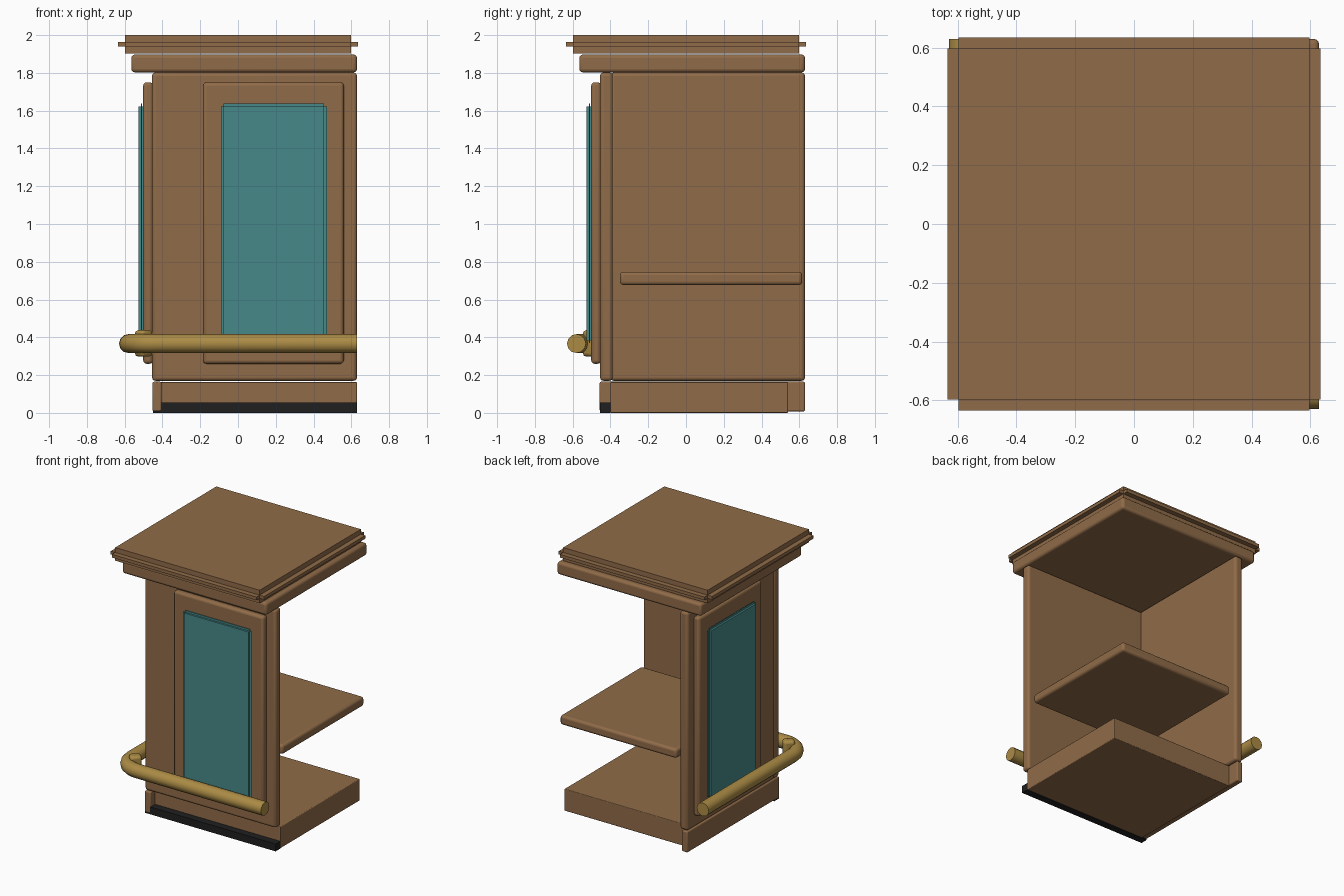
import bpy
import math
from mathutils import Vector

cube = bpy.data.objects.get("Cube")
if cube:
    bpy.data.objects.remove(cube)


def material(name, rgb, rough=0.6):
    m = bpy.data.materials.new(name)
    m.use_nodes = True
    m.diffuse_color = (*rgb, 1)
    bsdf = m.node_tree.nodes["Principled BSDF"]
    bsdf.inputs["Base Color"].default_value = (*rgb, 1)
    bsdf.inputs["Roughness"].default_value = rough
    return m


WOOD = material("brown wood", (0.28, 0.148, 0.065))
TEAL = material("teal panel", (0.064, 0.25, 0.25))
BRASS = material("brass", (0.41, 0.26, 0.06))
BLACK = material("black kick strip", (0.014, 0.014, 0.014))


def finish(obj):
    bpy.ops.object.select_all(action="DESELECT")
    obj.select_set(True)
    bpy.context.view_layer.objects.active = obj
    bpy.ops.object.shade_smooth_by_angle(angle=math.radians(35))


def box(name, lo, hi, mat, bevel=0.0, turn=0.0):
    lo, hi = Vector(lo), Vector(hi)
    bpy.ops.mesh.primitive_cube_add(size=1, location=(lo + hi) / 2)
    obj = bpy.context.object
    obj.name = name
    obj.scale = hi - lo
    bpy.ops.object.transform_apply(location=False, rotation=False, scale=True)
    obj.rotation_euler.z = turn
    obj.data.materials.append(mat)
    if bevel:
        mod = obj.modifiers.new("rounded edges", "BEVEL")
        mod.width = bevel
        mod.segments = 3
        finish(obj)
    return obj


def stepped_box(name, lo, hi, step, mat):
    """Slab with square-notched edges: a core pushed out along each axis."""
    for axis, label in enumerate("xyz"):
        a = [v if i == axis else v + step for i, v in enumerate(lo)]
        b = [v if i == axis else v - step for i, v in enumerate(hi)]
        box(f"{name}_{label}", a, b, mat)


def swap(p):
    return (p[1], p[0], p[2])


# Base: deck, side skirt and kick strip
box("base_deck", (-0.41, -0.40, 0), (0.63, 0.54, 0.163), WOOD, 0.005)
box("side_skirt", (-0.453, -0.457, 0.008), (-0.405, 0.63, 0.165), WOOD, 0.008)
box("kick_strip", (-0.45, -0.455, 0), (0.63, -0.40, 0.055), BLACK)

# Two outer walls
box("front_wall", (-0.455, -0.455, 0.17), (0.63, -0.388, 1.802), WOOD, 0.018)
box("side_wall", (-0.455, -0.40, 0.17), (-0.388, 0.63, 1.802), WOOD, 0.018)

# Matching raised panels and inlays, mirrored across the corner diagonal
for side, place in (("front", tuple), ("side", swap)):
    box(side + "_panel", place((-0.185, -0.502, 0.26)),
        place((0.56, -0.45, 1.75)), WOOD, 0.018)
    stepped_box(side + "_inlay", place((-0.09, -0.528, 0.37)),
                place((0.47, -0.495, 1.637)), 0.014, TEAL)

# Inner shelf
box("shelf", (-0.35, -0.35, 0.677), (0.615, 0.615, 0.747), WOOD, 0.018)

# Cornice and notched counter top
box("cornice", (-0.565, -0.565, 1.803), (0.63, 0.63, 1.897), WOOD, 0.018)
stepped_box("counter_top", (-0.635, -0.635, 1.902), (0.635, 0.635, 2.0), 0.037, WOOD)

# Foot rail: one tube bent around the corner
Z, OFF, BEND, STEPS = 0.367, -0.58, 0.15, 8
path = [(0.63, OFF)]
for i in range(STEPS + 1):
    t = math.radians(270 - 90 * i / STEPS)
    path.append((OFF + BEND + BEND * math.cos(t), OFF + BEND + BEND * math.sin(t)))
path.append((OFF, 0.63))

curve = bpy.data.curves.new("foot_rail", "CURVE")
curve.dimensions = "3D"
curve.bevel_depth = 0.05
curve.bevel_resolution = 4
curve.use_fill_caps = True
spline = curve.splines.new("POLY")
spline.points.add(len(path) - 1)
for point, (x, y) in zip(spline.points, path):
    point.co = (x, y, Z, 1)
rail = bpy.data.objects.new("foot_rail", curve)
bpy.context.collection.objects.link(rail)
curve.materials.append(BRASS)
bpy.ops.object.select_all(action="DESELECT")
rail.select_set(True)
bpy.context.view_layer.objects.active = rail
bpy.ops.object.convert(target="MESH")
finish(bpy.context.object)

# Diagonal corner bracket holding the rail
box("rail_bracket", (-0.54, -0.535, 0.298), (-0.46, -0.465, 0.438), BRASS,
    0.018, math.radians(45))
